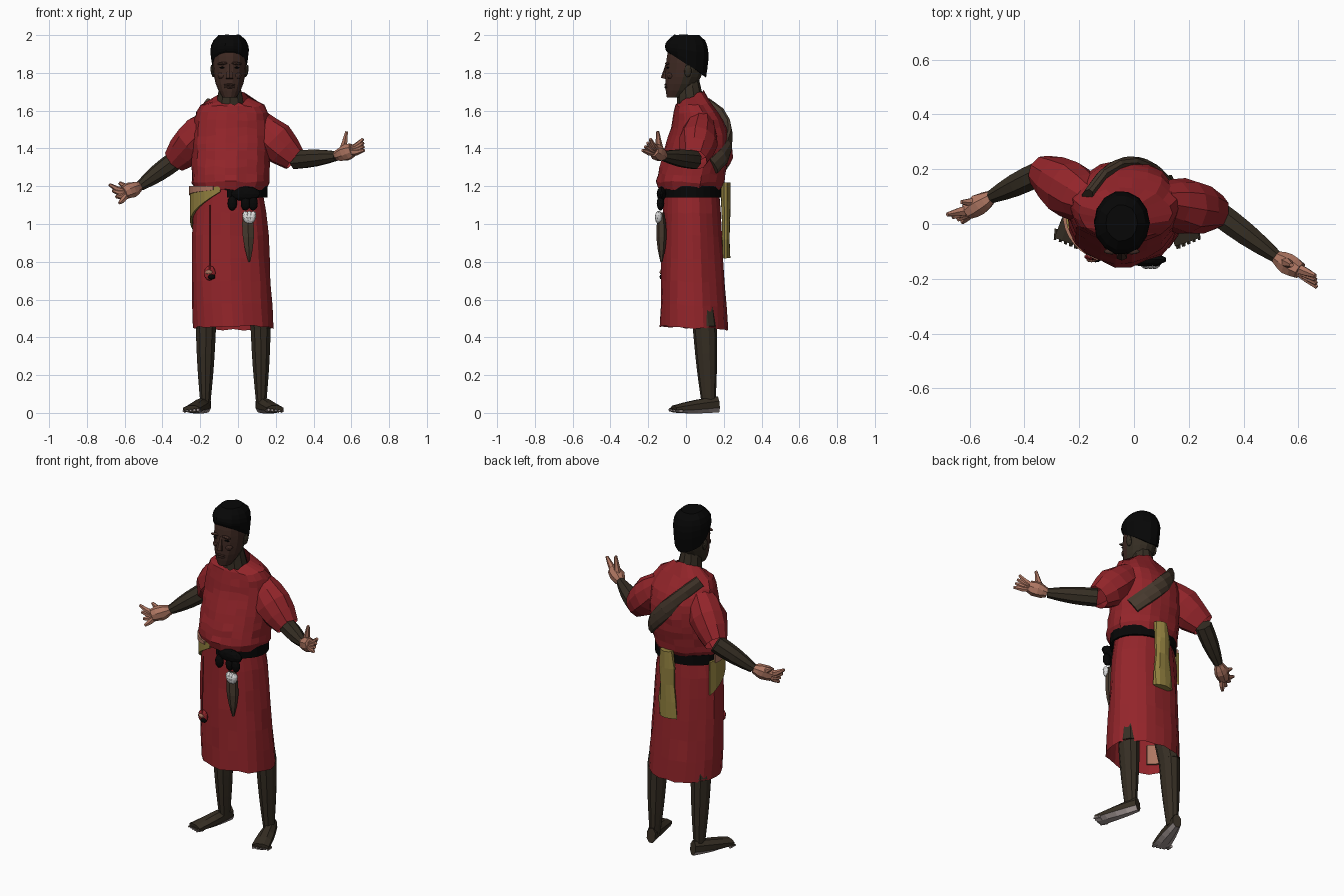
import bpy, bmesh, math, random
from mathutils import Vector, Matrix

random.seed(4)
if "Cube" in bpy.data.objects:
    bpy.data.objects.remove(bpy.data.objects["Cube"])


def colour(name, *rgb):
    mat = bpy.data.materials.new(name)
    mat.use_nodes = True
    mat.diffuse_color = (*rgb, 1)
    mat.node_tree.nodes["Principled BSDF"].inputs["Base Color"].default_value = (*rgb, 1)
    return mat


RED = colour("red cloth", .29, .018, .023)
SKIN = colour("dark skin", .036, .027, .017)
FACE = colour("face skin", .05, .023, .017)
PALM = colour("palm skin", .42, .18, .12)
OCHRE = colour("ochre cloth", .29, .22, .05)
BLACK = colour("black", .002, .002, .002)
SOLE = colour("foot sole", .38, .32, .31)
WHITE = colour("white fur", .7, .7, .7)
LEATHER = colour("brown leather", .06, .04, .026)


def finish(name, bm, mats, rule=None):
    """Turn a bmesh into a flat shaded object; rule picks a material slot per face."""
    bmesh.ops.recalc_face_normals(bm, faces=bm.faces)
    bm.normal_update()
    if rule:
        for face in bm.faces:
            face.material_index = rule(face)
    mesh = bpy.data.meshes.new(name)
    bm.to_mesh(mesh)
    bm.free()
    for mat in mats:
        mesh.materials.append(mat)
    ob = bpy.data.objects.new(name, mesh)
    bpy.context.scene.collection.objects.link(ob)
    return ob


def bridge(bm, rings, caps):
    for low, high in zip(rings, rings[1:]):
        for i in range(len(low)):
            bm.faces.new((low[i - 1], low[i], high[i], high[i - 1]))
    if caps:
        bm.faces.new(rings[0])
        bm.faces.new(rings[-1])


def stack(name, bottom, top, steps, shape, mats, sides=14, caps=True, fold=0, rule=None):
    """Level rings; shape(t) gives centre x, centre y, half width, half depth, tilt."""
    bm, rings = bmesh.new(), []
    for k in range(steps + 1):
        t = k / steps
        x, y, wide, deep, tilt = shape(t)
        ring = []
        for i in range(sides):
            a = math.tau * i / sides
            puff = 1 + fold * (math.sin(7 * a + t) + random.uniform(-1, 1))
            z = bottom + (top - bottom) * t + tilt * deep * math.sin(a) + fold * random.uniform(-.3, .3)
            ring.append(bm.verts.new((x + wide * puff * math.cos(a), y + deep * puff * math.sin(a), z)))
        rings.append(ring)
    bridge(bm, rings, caps)
    return finish(name, bm, mats, rule)


def tube(name, points, wide, tall, mats, sides=8, caps=True, bulge=0, fold=0, rule=None):
    """Oval tube along points; wide and tall are (start, end) radii."""
    bm, rings = bmesh.new(), []
    last = len(points) - 1
    for k, point in enumerate(points):
        t = k / last
        along = (points[min(k + 1, last)] - points[max(k - 1, 0)]).normalized()
        side = along.cross(Vector((0, 0, 1)) if abs(along.z) < .9 else Vector((0, 1, 0))).normalized()
        up = side.cross(along)
        swell = bulge * math.sin(math.pi * t)
        w, h = (pair[0] + (pair[1] - pair[0]) * t + swell for pair in (wide, tall))
        ring = []
        for i in range(sides):
            a = math.tau * (i + .5) / sides
            puff = 1 + fold * random.uniform(-1, 1)
            ring.append(bm.verts.new(point + puff * (side * w * math.cos(a) + up * h * math.sin(a))))
        rings.append(ring)
    bridge(bm, rings, caps)
    return finish(name, bm, mats, rule)


def taper(name, start, end, wide, tall, mats, steps=4, **options):
    """Straight tube between two points."""
    start, end = Vector(start), Vector(end)
    points = [start.lerp(end, k / steps) for k in range(steps + 1)]
    return tube(name, points, wide, tall, mats, **options)


def wrap(name, start, stop, low, high, mat, out, steps=8):
    """Cloth band round the hips, angles in degrees from the front."""
    bm, previous = bmesh.new(), None
    for k in range(steps + 1):
        t = k / steps
        a = math.radians(start + (stop - start) * t)
        x, y = (.19 + out) * math.sin(a) - .04, .03 - (.15 + out) * math.cos(a)
        pair = [bm.verts.new((x, y, edge[0] + (edge[1] - edge[0]) * t)) for edge in (low, high)]
        if previous:
            bm.faces.new((previous[0], pair[0], pair[1], previous[1]))
        previous = pair
    finish(name, bm, [mat]).modifiers.new("thickness", "SOLIDIFY").thickness = .012


def blob(name, centre, size, mat, turn=0):
    bm = bmesh.new()
    matrix = Matrix.LocRotScale(Vector(centre), Matrix.Rotation(turn, 3, "Y"), Vector(size))
    bmesh.ops.create_icosphere(bm, subdivisions=2, radius=1, matrix=matrix)
    finish(name, bm, [mat])


# Shirt with a tucked waist and rounded shoulders, and a flaring skirt
def shirt_shape(t):
    tuck = 1 if t else .9
    return (-.04 + .01 * t, .02 + .05 * math.sin(math.pi * t ** 1.5),
            tuck * (.08 + .127 * math.sqrt(1 - t ** 8)), tuck * (.18 - .108 * t ** 3), .5 * t ** 20)


def skirt_shape(t):
    return (-.025 - .02 * math.sqrt(t), .045 - .015 * t, .17 + .043 * math.sqrt(1 - t * t),
            .18 - .035 * t, -.05 * (1 - t))


stack("shirt", 1.18, 1.67, 12, shirt_shape, [RED], sides=22, caps=False, fold=.022)
stack("skirt", .45, 1.18, 6, skirt_shape, [RED], sides=24, caps=False, fold=.02)
wrap("skirt_lining", -75, -40, (.5, .5), (.62, .62), PALM, -.015)

# Belt, hip sash and cloth hanging at the back
wrap("belt", -5, 290, (1.14, 1.14), (1.2, 1.2), BLACK, .008, steps=20)
wrap("hip_sash", -115, -15, (.96, 1.17), (1.16, 1.2), OCHRE, .024)
wrap("sash_lining", -105, -25, (1.15, 1.18), (1.2, 1.2), PALM, .03)
taper("back_cloth", (-.02, .21, 1.22), (-.03, .21, .82), (.042, .062), (.025, .022), [OCHRE], sides=10, fold=.16)


# Diagonal strap that follows the back of the shirt
def on_back(t):
    height = .9 - .65 * t
    x = .3 * t - .17
    middle, y, wide, deep, _ = shirt_shape(height)
    return Vector((x, y + deep * math.sqrt(1 - ((x - middle) / wide) ** 2), 1.18 + height / 2))


tube("back_strap", [on_back(k / 6) for k in range(7)], (.02, .02), (.045, .05), [LEATHER], fold=.06)

# Knot, fur tuft, sheath and hanging amulet on the front
blob("belt_knot", (.04, -.13, 1.16), (.08, .025, .04), BLACK)
for x in (-.03, .04, .08):
    blob("knot_end", (x, -.135, 1.11), (.026, .02, .04), BLACK)
for k in (-1, 0, 1):
    blob("fur_tuft", (.06 + .015 * k, -.145, 1.035), (.02, .02, .035), WHITE, k * .3)
taper("sheath", (.05, -.13, 1.06), (.06, -.13, .8), (.03, .006), (.016, .006), [LEATHER], bulge=.016, sides=6)
taper("amulet_cord", (-.15, -.115, 1.1), (-.15, -.13, .76), (.004, .004), (.004, .004), [RED])
blob("amulet", (-.15, -.12, .74), (.032, .014, .04), RED)
blob("amulet_stone", (-.155, -.13, .745), (.02, .01, .012), PALM)
blob("amulet_bead", (-.14, -.13, .72), (.02, .01, .014), BLACK)

# Legs, feet and toes
for label, s in (("right", -1), ("left", 1)):
    def place(x, y, z):
        return s * x - .025, y, z

    taper(label + "_thigh", place(.09, .05, .9), place(.145, .1, .45), (.07, .056), (.07, .064), [SKIN], sides=10)
    taper(label + "_shin", place(.145, .1, .45), place(.148, .12, .04), (.056, .027), (.064, .036), [SKIN],
          steps=6, bulge=.004, sides=10)
    taper(label + "_foot", place(.14, .17, .045), place(.22, -.065, .02), (.026, .052), (.045, .02),
          [SKIN, SOLE], bulge=.006, rule=lambda face: int(face.normal.z < -.3))
    for i in range(5):
        x, y, r = .18 + .019 * i, .008 * i - .05, .016 - .0015 * i
        taper(label + "_toe", place(x, y, r), place(x + .008, y - .04, r), (r, r / 2), (r, r / 2),
              [SKIN, SOLE], steps=2, sides=6, rule=lambda face: int(face.normal.z < .1))


# Sleeves, forearms and open hands
def arm(label, shoulder, elbow, wrist, palm, tips, spread, thumb):
    taper(label + "_sleeve", shoulder, elbow, (.07, .065), (.075, .07), [RED],
          sides=10, caps=False, bulge=.035, fold=.07)
    taper(label + "_forearm", elbow, wrist, (.048, .025), (.052, .027), [SKIN], bulge=.008)
    wrist, palm, tips, spread = (Vector(v) for v in (wrist, palm, tips, spread))
    taper(label + "_palm", wrist, palm.lerp(tips, .3), (.025, .032), (.025, .036), [PALM], bulge=.012, fold=.08)
    digits = [(palm, tips + spread * k) for k in (-1.5, -.5, .5, 1.5)]
    digits.append((wrist.lerp(palm, .5), Vector(thumb)))
    for root, tip in digits:
        knuckle = root.lerp(tip, .6) - Vector((0, 0, .006))
        tube(label + "_finger", [root, knuckle, tip], (.024, .008), (.024, .008), [PALM], sides=6)


arm("right", (-.14, .07, 1.54), (-.335, .19, 1.335), (-.52, .1, 1.2), (-.585, .055, 1.165),
    (-.655, .02, 1.16), (.018, -.01, -.033), (-.63, .08, 1.22))
arm("left", (.09, .08, 1.54), (.3, .045, 1.34), (.52, -.12, 1.36), (.58, -.155, 1.38),
    (.665, -.21, 1.42), (.002, -.014, -.02), (.575, -.15, 1.49))


# Neck, head and short hair
def head_shape(t):
    wide = .09 * (1 - .6 * (1 - t) ** 4) * (1 - .3 * t ** 8)
    return -.045, -.06 * (1 - t) ** 3, wide, wide * 1.18, 0


def hair_shape(t):
    wide = (.092 + .01 * math.sin(math.pi * t)) * math.sqrt(1 - .6 * t ** 6)
    return -.045, .004, wide, wide * 1.15, -.65 * (1 - t) ** 2


taper("neck", (-.04, .03, 1.58), (-.045, .01, 1.78), (.085, .05), (.08, .055), [SKIN], sides=10)
stack("head", 1.67, 1.96, 8, head_shape, [SKIN, FACE], rule=lambda face: int(face.normal.y < -.1))
stack("hair", 1.845, 2, 6, hair_shape, [BLACK], fold=.012)

# Face details
taper("nose", (-.045, -.1, 1.845), (-.045, -.118, 1.77), (.01, .022), (.008, .016), [FACE], sides=6)
for z in (1.724, 1.738):
    blob("lip", (-.045, -.103, z), (.03, .012, .007), FACE)
for s in (-1, 1):
    x = s * .036 - .045
    blob("brow", (x, -.1, 1.85), (.03, .011, .008), FACE, s * .1)
    blob("eye", (x, -.096, 1.828), (.018, .007, .005), BLACK)
    blob("cheek", (x, -.08, 1.785), (.028, .022, .022), FACE)
    blob("ear", (s * .09 - .045, .01, 1.81), (.01, .02, .034), SKIN, s * .15)
